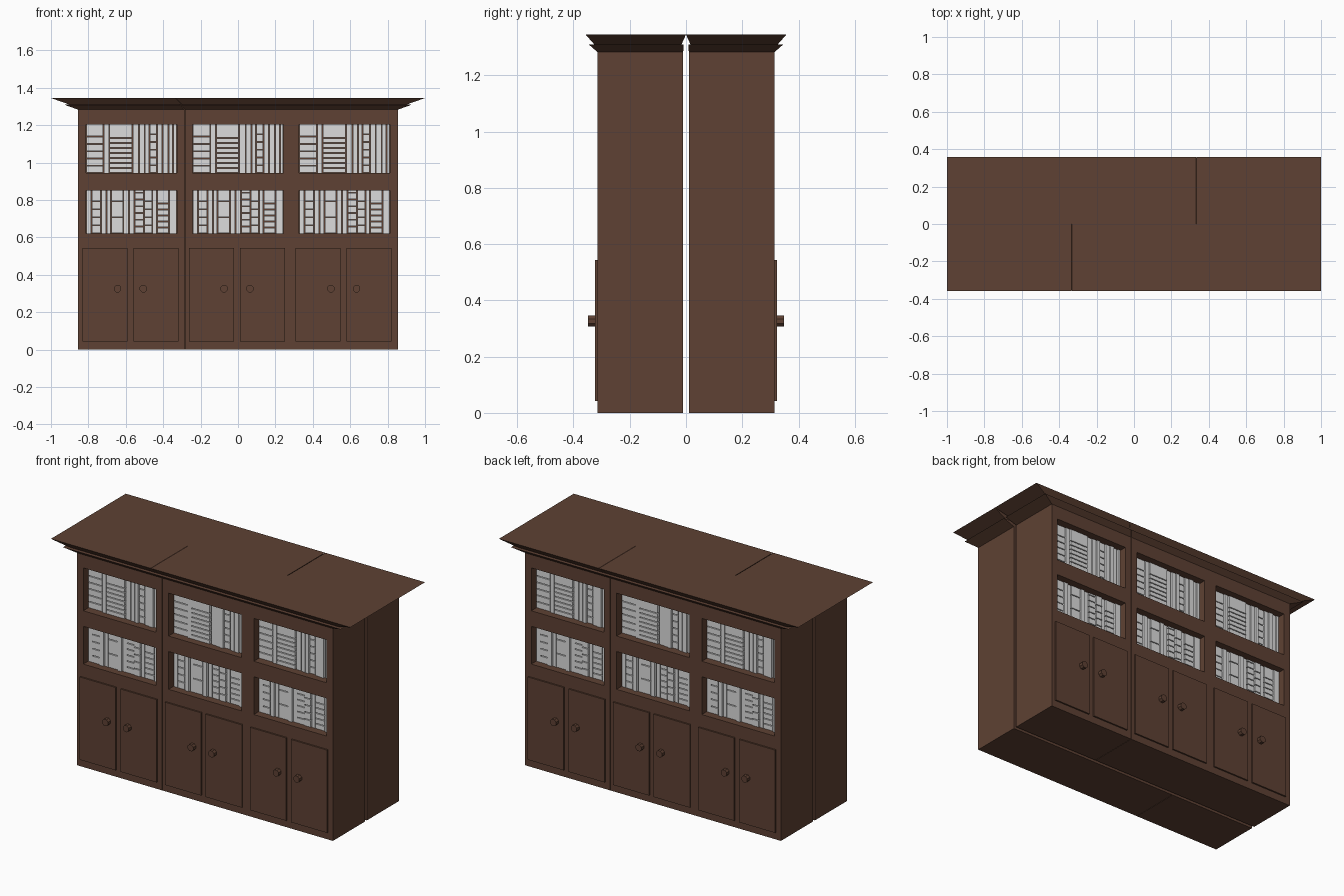
import bpy, bmesh, math
from mathutils import Matrix

if "Cube" in bpy.data.objects:
    bpy.data.objects.remove(bpy.data.objects["Cube"])


def material(name, rgb):
    m = bpy.data.materials.new(name)
    m.diffuse_color = (*rgb, 1)
    m.use_nodes = True
    m.node_tree.nodes["Principled BSDF"].inputs["Base Color"].default_value = m.diffuse_color
    return m


WOOD = material("dark_wood", (0.112, 0.053, 0.033))
PAPER = material("pale_book_grey", (0.72, 0.72, 0.72))
TURN = Matrix.Rotation(math.pi, 4, 'Z')
PITCH = 0.57                       # width of one bay
FRONT, BACK = -0.315, -0.01
RECESS = -0.25


def finish(bm, name, mat):
    """Make the front part and its twin turned half round for the back."""
    bmesh.ops.recalc_face_normals(bm, faces=bm.faces)
    for side, mtx in (("front", Matrix()), ("rear", TURN)):
        me = bpy.data.meshes.new(name)
        bm.to_mesh(me)
        me.transform(mtx)
        me.materials.append(mat)
        ob = bpy.data.objects.new(f"{side}_{name}", me)
        bpy.context.collection.objects.link(ob)
    bm.free()


def box(bm, x0, x1, y0, y1, z0, z1):
    m = Matrix.Translation(((x0 + x1) / 2, (y0 + y1) / 2, (z0 + z1) / 2)) \
        @ Matrix.Diagonal((x1 - x0, y1 - y0, z1 - z0, 1))
    bmesh.ops.create_cube(bm, size=1, matrix=m)


# shelf openings (bottom, top) and bay centres
SHELVES = [(0.622, 0.85), (0.944, 1.203)]
BAYS = [-PITCH, 0.0, PITCH]
HALF = 0.2435


def cabinet(name, x0, x1, bays):
    """Front sheet with recessed openings, extended to a closed back."""
    xs = [x0] + [c + s * HALF for c in bays for s in (-1, 1)] + [x1]
    zs = [0] + [z for s in SHELVES for z in s] + [1.283]
    bm = bmesh.new()
    v = [[bm.verts.new((x, FRONT, z)) for z in zs] for x in xs]
    holes = []
    for i in range(len(xs) - 1):
        for k in range(len(zs) - 1):
            f = bm.faces.new((v[i][k], v[i + 1][k], v[i + 1][k + 1], v[i][k + 1]))
            if i % 2 and k % 2:
                holes.append(f)
    rim = [e for e in bm.edges if e.is_boundary]
    ext = bmesh.ops.extrude_edge_only(bm, edges=rim)["geom"]
    for q in ext:
        if isinstance(q, bmesh.types.BMVert):
            q.co.y = BACK
    bmesh.ops.holes_fill(bm, edges=[e for e in bm.edges if e.is_boundary], sides=0)
    for f in bmesh.ops.extrude_discrete_faces(bm, faces=holes)["faces"]:
        for q in f.verts:
            q.co.y = RECESS
    finish(bm, name, WOOD)


def cornice(name, x0, x1):
    """Two flared steps: (height, x scale, front y, back y)."""
    levels = [(1.283, 1.0, FRONT, BACK), (1.309, 1.085, -0.345, -0.008),
              (1.31, 1.053, -0.326, -0.016), (1.345, 1.17, -0.357, 0.0)]
    bm = bmesh.new()
    rings = [[bm.verts.new((x * s, y, z)) for x, y in
              ((x0, yf), (x1, yf), (x1, yb), (x0, yb))] for z, s, yf, yb in levels]
    for a, b in zip(rings, rings[1:]):
        for i in range(4):
            j = (i + 1) % 4
            bm.faces.new((a[i], a[j], b[j], b[i]))
    bm.faces.new(rings[0])
    bm.faces.new(rings[-1])
    finish(bm, name, WOOD)


# one single cabinet and one double cabinet side by side
for label, x0, x1, bays in (("single", -0.855, -0.286, BAYS[:1]),
                            ("double", -0.284, 0.855, BAYS[1:])):
    cabinet(label + "_cabinet", x0, x1, bays)
    cornice(label + "_cornice", x0, x1)

# paired doors with round knobs below every bay
doors, knobs = bmesh.new(), bmesh.new()
for c in BAYS:
    mid = c - 0.005
    for s in (-1, 1):
        a, b = sorted((mid + s * 0.016, mid + s * 0.257))
        box(doors, a, b, -0.324, FRONT + 0.003, 0.043, 0.543)
        m = Matrix.Translation((mid + s * 0.069, -0.335, 0.326)) \
            @ Matrix.Rotation(math.pi / 2, 4, 'X') @ Matrix.Rotation(math.pi / 8, 4, 'Z')
        bmesh.ops.create_cone(knobs, cap_ends=True, segments=8, radius1=0.021,
                              radius2=0.021, depth=0.027, matrix=m)
finish(doors, "cupboard_doors", WOOD)
finish(knobs, "door_knobs", WOOD)

# books: a number is an upright book, a tuple is a lying stack
# (width, stack height, number of books) with short uprights above it
LAYOUTS = [
    [0.03, (0.05, 0.75, 4), 0.03, 0.025, (0.065, 0.75, 2), 0.03, 0.03,
     (0.05, 0.95, 6), (0.045, 0.75, 4), 0.025, (0.065, 0.7, 5), 0.042],
    [(0.095, 0.75, 5), 0.03, (0.125, 0.72, 7), 0.035, 0.03, 0.025,
     (0.04, 0.8, 5), 0.03, 0.032, 0.025, 0.02],
]
GAP = 0.0025
books = bmesh.new()
for c in BAYS:
    for (z0, z1), layout in zip(SHELVES, LAYOUTS):
        h = z1 - z0
        scale = 2 * HALF / sum(q[0] if isinstance(q, tuple) else q for q in layout)
        x = c - HALF
        for n, q in enumerate(layout):
            y = -0.268 - 0.004 * (n % 3)
            if isinstance(q, tuple):
                w, frac, count = q[0] * scale, q[1], q[2]
                step = h * frac / count
                for k in range(count):
                    box(books, x + GAP, x + w - GAP, y, RECESS + 0.004,
                        z0 + k * step + GAP, z0 + (k + 1) * step - GAP)
                box(books, x + GAP, x + w - GAP, y, RECESS + 0.004,
                    z0 + h * frac + GAP, z1)
            else:
                w = q * scale
                box(books, x + GAP, x + w - GAP, y, RECESS + 0.004, z0, z1)
            x += w
finish(books, "shelved_books", PAPER)
